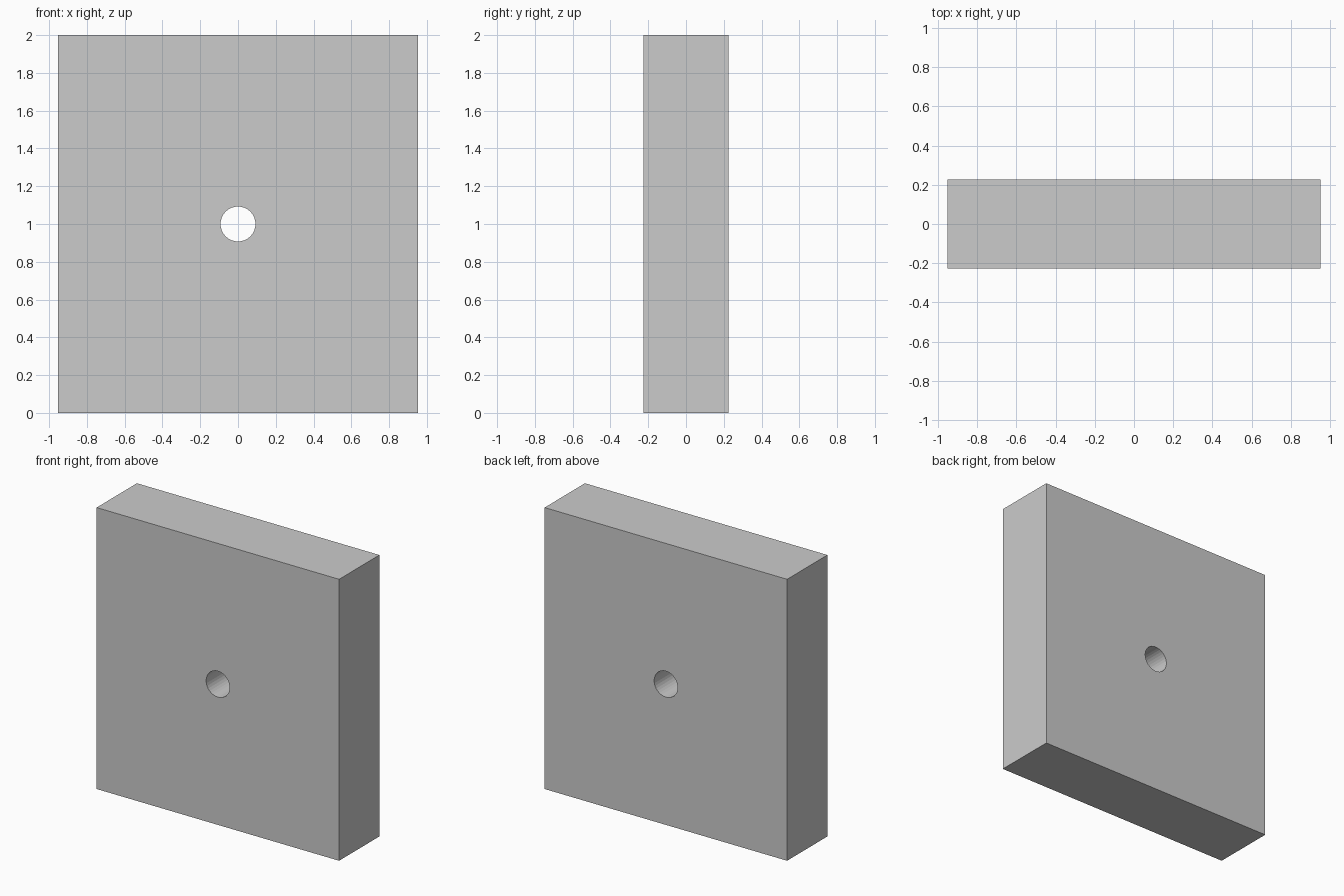
import bpy
import math

if "Cube" in bpy.data.objects:
    bpy.data.objects.remove(bpy.data.objects["Cube"])

WIDTH, DEPTH, HEIGHT = 1.906, 0.452, 2.0
HOLE_RADIUS = 0.0925

# Thick upright slab standing on the ground
bpy.ops.mesh.primitive_cube_add(size=1, location=(0, 0, HEIGHT / 2))
slab = bpy.context.object
slab.name = "slab"
slab.scale = (WIDTH, DEPTH, HEIGHT)
bpy.ops.object.transform_apply(location=False, rotation=False, scale=True)

# Round cutter running front to back through the centre
bpy.ops.mesh.primitive_cylinder_add(vertices=32, radius=HOLE_RADIUS, depth=DEPTH * 2,
                                    location=(0, 0, HEIGHT / 2),
                                    rotation=(math.pi / 2, 0, 0))
cutter = bpy.context.object
cutter.name = "hole_cutter"
cutter.hide_render = True

# Cut the through hole, then discard the cutter
hole = slab.modifiers.new("centre_hole", 'BOOLEAN')
hole.operation = 'DIFFERENCE'
hole.solver = 'EXACT'
hole.object = cutter
bpy.ops.object.select_all(action='DESELECT')
slab.select_set(True)
bpy.context.view_layer.objects.active = slab
bpy.ops.object.modifier_apply(modifier=hole.name)
bpy.data.objects.remove(cutter, do_unlink=True)
